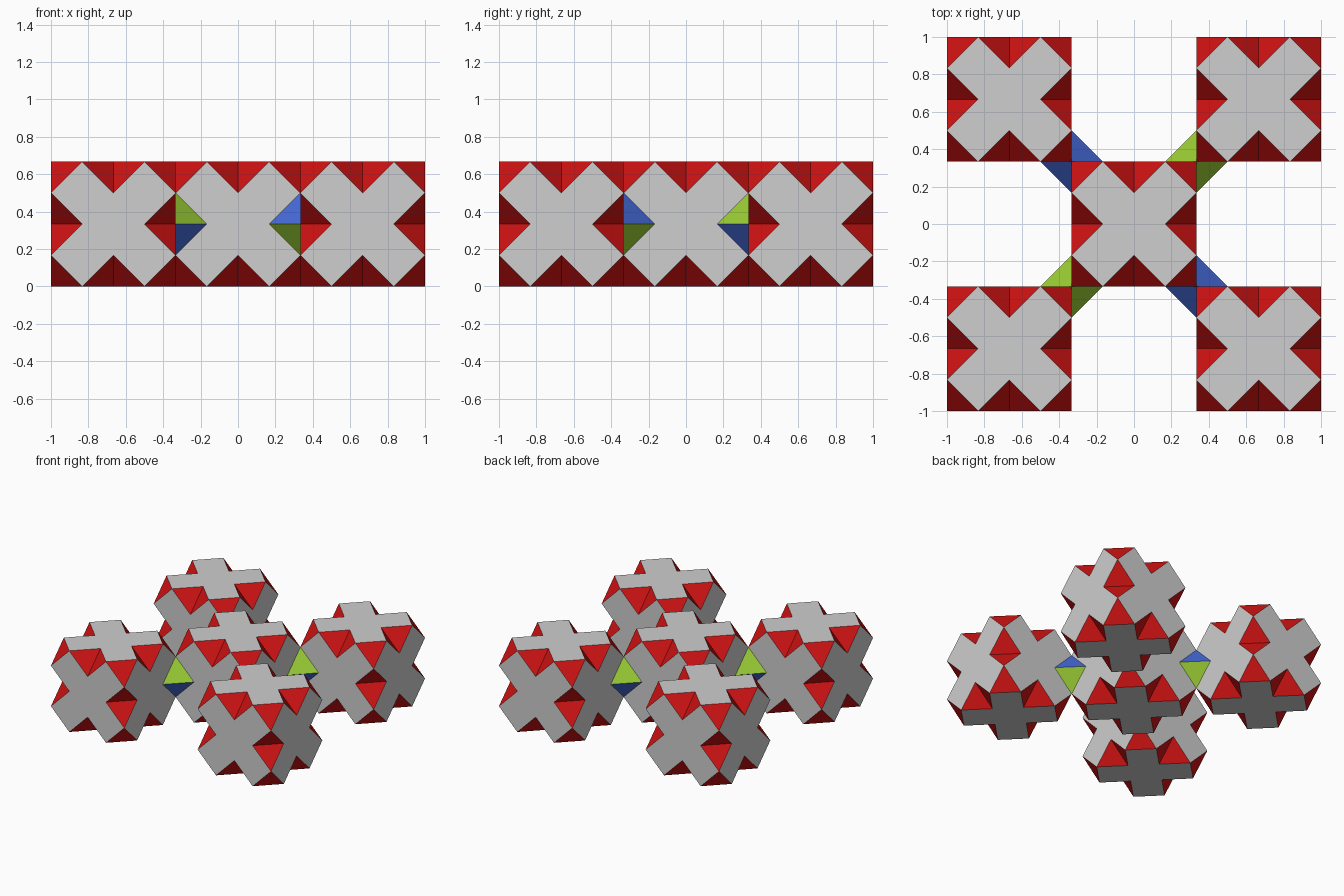
import bpy, bmesh
from itertools import product
from mathutils import Vector

if "Cube" in bpy.data.objects:
    bpy.data.objects.remove(bpy.data.objects["Cube"], do_unlink=True)

U = 1 / 6          # grid unit: each block is four units wide
SIGNS = (-1, 1)


def material(name, rgb):
    m = bpy.data.materials.new(name)
    m.use_nodes = True
    m.diffuse_color = (*rgb, 1)
    m.node_tree.nodes["Principled BSDF"].inputs["Base Color"].default_value = (*rgb, 1)
    return m


grey = material("light grey", (0.62, 0.62, 0.62))
red = material("red", (0.62, 0.006, 0.006))
green = material("yellow green", (0.32, 0.61, 0.035))
blue = material("royal blue", (0.062, 0.145, 0.70))


def turn(point, axis):
    """Cycle coordinates so that local z becomes the given axis."""
    return [point[(i - axis - 1) % 3] for i in range(3)]


def make_mesh(name, faces, mats):
    """Build a welded flat mesh from (points, material index) pairs."""
    bm = bmesh.new()
    for pts, index in faces:
        face = bm.faces.new([bm.verts.new(Vector(p) * U) for p in pts])
        face.material_index = index
    bmesh.ops.remove_doubles(bm, verts=bm.verts, dist=1e-4)
    bmesh.ops.recalc_face_normals(bm, faces=bm.faces)
    mesh = bpy.data.meshes.new(name)
    bm.to_mesh(mesh)
    bm.free()
    for m in mats:
        mesh.materials.append(m)
    return mesh


def place(name, mesh, x, y):
    ob = bpy.data.objects.new(name, mesh)
    ob.location = (x, y, 2 * U)
    bpy.context.collection.objects.link(ob)


# Block: six flat X-shaped faces, cut corners and notched edges
quarter = [(-1, 2), (0, 1), (1, 2)]
outline = []
for _ in range(4):
    outline += quarter
    quarter = [(v, -u) for u, v in quarter]

faces = []
for axis in range(3):
    for s in SIGNS:
        faces.append(([turn((u, v, 2 * s), axis) for u, v in outline], 0))
    # two sloping triangles in the notch of each edge along this axis
    for a, b, end in product(SIGNS, repeat=3):
        notch = [(2 * a, 2 * b, end), (2 * a, b, 0), (a, 2 * b, 0)]
        faces.append(([turn(p, axis) for p in notch], 1))
for a, b, c in product(SIGNS, repeat=3):
    faces.append(([(a, 2 * b, 2 * c), (2 * a, b, 2 * c), (2 * a, 2 * b, c)], 1))
block = make_mesh("block", faces, [grey, red])

# Connector: octahedron with alternating colours
faces = [([(a, 0, 0), (0, b, 0), (0, 0, c)], 0 if a * b * c < 0 else 1)
         for a, b, c in product(SIGNS, repeat=3)]
connector = make_mesh("connector", faces, [green, blue])

# Centre block, four corner blocks, and the connectors between them
place("centre_block", block, 0, 0)
for sx, sy in product(SIGNS, repeat=2):
    side = ("back" if sy > 0 else "front") + ("_left" if sx > 0 else "_right")
    place(side + "_block", block, sx * 4 * U, sy * 4 * U)
    place(side + "_connector", connector, sx * 2 * U, sy * 2 * U)
